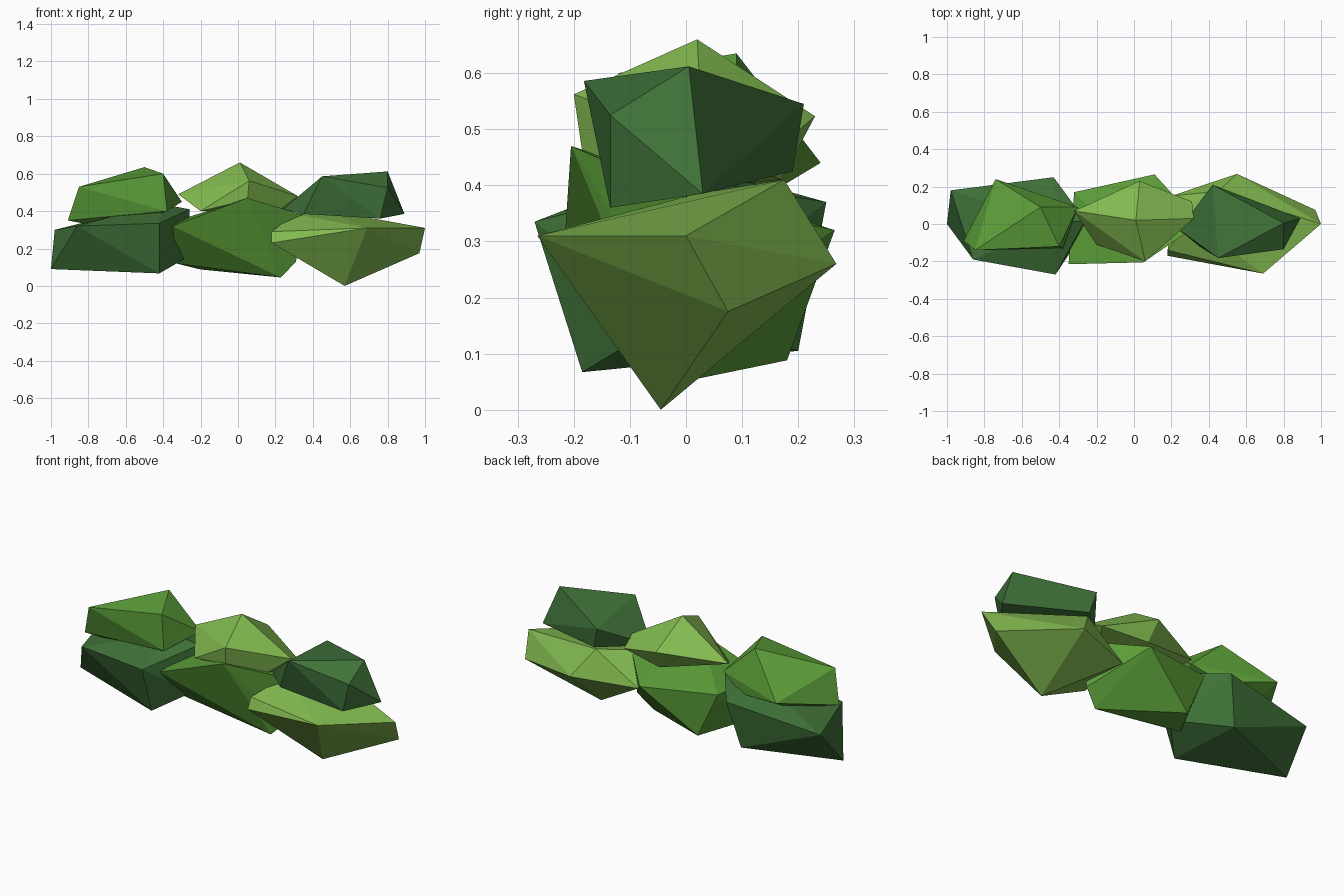
import bpy, bmesh


def material(name, rgb):
    m = bpy.data.materials.new(name)
    m.diffuse_color = (*rgb, 1)
    return m


DARK = material("dark_leaf", (0.05, 0.165, 0.04))
MID = material("mid_leaf", (0.105, 0.34, 0.04))
LIGHT = material("light_leaf", (0.225, 0.49, 0.08))


def clump(name, mat, corners):
    """Faceted foliage lump: convex hull around a few corner points."""
    bm = bmesh.new()
    for c in corners:
        bm.verts.new(c)
    res = bmesh.ops.convex_hull(bm, input=bm.verts[:])
    inside = {v for v in res["geom_interior"] if isinstance(v, bmesh.types.BMVert)}
    bmesh.ops.delete(bm, geom=list(inside), context='VERTS')
    bmesh.ops.recalc_face_normals(bm, faces=bm.faces[:])
    me = bpy.data.meshes.new(name)
    bm.to_mesh(me)
    bm.free()
    me.materials.append(mat)
    ob = bpy.data.objects.new(name, me)
    bpy.context.collection.objects.link(ob)


# Lower row, left to right
clump("lower_left_clump", DARK, [
    (-1, 0, .09), (-.98, .18, .30), (-.86, -.19, .32), (-.42, -.27, .335),
    (-.42, -.185, .067), (-.49, .2, .105), (-.43, .25, .37), (-.42, 0, .44),
    (-.26, .02, .41), (-.26, -.03, .16)])
clump("lower_middle_clump", MID, [
    (-.35, -.215, .32), (.05, -.205, .47), (.23, -.03, .045), (.31, 0, .13),
    (-.2, .18, .088), (-.33, -.03, .12), (.11, .265, .32), (-.32, .17, .35),
    (.35, 0, .38)])
clump("lower_right_clump", LIGHT, [
    (.57, -.045, 0), (.69, -.265, .31), (1, 0, .31), (.97, .075, .175),
    (.55, .268, .26), (.45, .175, .41), (.18, -.17, .23), (.18, -.14, .29),
    (.2, .15, .24), (.3, .02, .385)])

# Upper row, left to right
clump("upper_left_clump", MID, [
    (-.91, -.09, .35), (-.85, -.14, .53), (-.5, .09, .635), (-.4, -.12, .60),
    (-.74, .24, .44), (-.3, .09, .45), (-.38, -.13, .40), (-.65, 0, .3),
    (-.45, .14, .38)])
clump("upper_middle_clump", LIGHT, [
    (.01, .02, .66), (.06, -.2, .562), (-.32, .07, .49), (.32, .03, .48),
    (.03, .23, .523), (-.2, -.11, .40), (.05, -.185, .46), (.31, .12, .43),
    (.05, .17, .41), (.2, -.05, .39)])
clump("upper_right_clump", DARK, [
    (.45, -.182, .586), (.8, .005, .612), (.42, .21, .545), (.8, -.135, .525),
    (.89, .03, .385), (.76, -.135, .36), (.24, -.03, .41), (.35, -.12, .385),
    (.45, .19, .425)])
